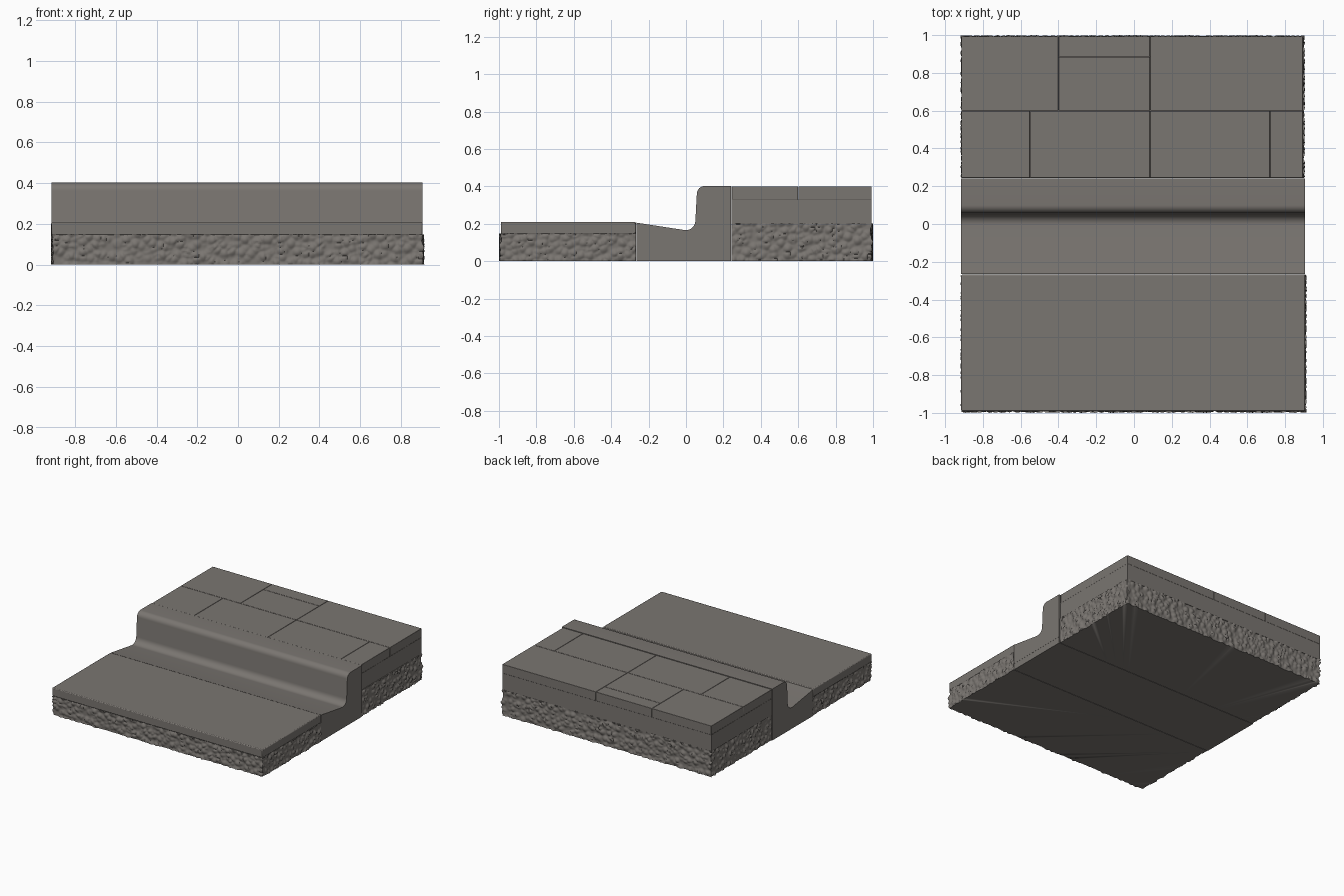
import bpy, bmesh, math
from mathutils import Vector, noise

if "Cube" in bpy.data.objects:
    bpy.data.objects.remove(bpy.data.objects["Cube"])

stone = bpy.data.materials.new("warm grey")
stone.diffuse_color = (0.195, 0.18, 0.165, 1)
stone.use_nodes = True
stone.node_tree.nodes["Principled BSDF"].inputs["Base Color"].default_value = stone.diffuse_color

XL, XR = -0.915, 0.905      # left and right ends of the street section


def finish(bm, name, bevel=0.0, angle=35):
    bmesh.ops.recalc_face_normals(bm, faces=bm.faces)
    me = bpy.data.meshes.new(name)
    bm.to_mesh(me)
    bm.free()
    ob = bpy.data.objects.new(name, me)
    bpy.context.collection.objects.link(ob)
    me.materials.append(stone)
    if bevel:
        mod = ob.modifiers.new("bevel", 'BEVEL')
        mod.width, mod.segments = bevel, 2
    bpy.ops.object.select_all(action='DESELECT')
    ob.select_set(True)
    bpy.context.view_layer.objects.active = ob
    bpy.ops.object.shade_smooth_by_angle(angle=math.radians(angle))
    return ob


def box(name, x0, x1, y0, y1, z0, z1, bevel=0.0):
    bm = bmesh.new()
    bmesh.ops.create_cube(bm, size=1)
    for v in bm.verts:
        v.co = ((x0 + x1) / 2 + v.co.x * (x1 - x0),
                (y0 + y1) / 2 + v.co.y * (y1 - y0),
                (z0 + z1) / 2 + v.co.z * (z1 - z0))
    return finish(bm, name, bevel)


def gravel(name, x0, x1, y0, y1, z1, curb_y, step=0.007):
    """Block whose outer walls bulge like packed pebbles."""
    corners = [Vector(c) for c in ((x0, y0, 0), (x1, y0, 0), (x1, y1, 0), (x0, y1, 0))]
    ring = []
    for i, a in enumerate(corners):
        b = corners[(i + 1) % 4]
        n = round((b - a).length / step)
        out = Vector(((b - a).y, -(b - a).x, 0)).normalized()
        prev = a - corners[i - 1]
        corner_out = out + Vector((prev.y, -prev.x, 0)).normalized()
        ring += [(a.lerp(b, k / n), corner_out if k == 0 else out) for k in range(n)]
    rows = round(z1 / step)
    bm = bmesh.new()
    loops = []
    for r in range(rows + 1):
        z = z1 * r / rows
        loop = []
        for p, out in ring:
            co = Vector((p.x, p.y, z))
            d = noise.voronoi(co * 27)[0]
            bulge = 0.008 - 0.022 * min(d[0], 0.75) ** 1.6
            bulge = min(bulge, 0.008 - 0.013 * (1 - min(1, (d[1] - d[0]) * 4)))
            if abs(p.y - curb_y) < 0.001:
                bulge = 0
            loop.append(bm.verts.new(co + out * bulge))
        loops.append(loop)
    n = len(ring)
    for lo, hi in zip(loops, loops[1:]):
        for i in range(n):
            j = (i + 1) % n
            bm.faces.new((lo[i], lo[j], hi[j], hi[i]))
    bm.faces.new(loops[0][::-1])
    bm.faces.new(loops[-1])
    return finish(bm, name, angle=60)


def arc(cy, cz, r, a0, a1, n=8):
    return [(cy + r * math.cos(math.radians(a0 + (a1 - a0) * i / n)),
             cz + r * math.sin(math.radians(a0 + (a1 - a0) * i / n))) for i in range(n + 1)]


# Street: pebble base and smooth road slab
gravel("street_gravel_base", XL + 0.004, XR + 0.002, -0.992, -0.268, 0.147, -0.268)
box("road_slab", XL, XR, -0.99, -0.268, 0.145, 0.21, 0.006)

# Curb with sloping gutter, extruded along x, on its bedding strip
profile = [(0.24, 0.05), (-0.265, 0.05), (-0.265, 0.206)]
profile += arc(0.0, 0.216, 0.05, -99, -2)
profile += arc(0.1, 0.36, 0.042, 178, 90)
profile += [(0.24, 0.402)]
bm = bmesh.new()
ends = [[bm.verts.new((x, y, z)) for y, z in profile] for x in (XL, XR)]
for i in range(len(profile)):
    j = (i + 1) % len(profile)
    bm.faces.new((ends[0][i], ends[0][j], ends[1][j], ends[1][i]))
bm.faces.new(ends[0])
bm.faces.new(ends[1])
finish(bm, "curb_and_gutter")
box("curb_bedding", XL, XR - 0.001, -0.265, 0.24, 0, 0.05)

# Sidewalk: pebble base, sand layer and pavers
SR = 0.895
gravel("sidewalk_gravel_base", XL + 0.004, SR + 0.002, 0.243, 0.992, 0.202, 0.243)
box("sand_layer", XL + 0.001, SR - 0.001, 0.243, 0.992, 0.2, 0.33)

pavers = [(XL, -0.55, 0.243, 0.6), (-0.55, 0.085, 0.243, 0.6),
          (0.085, 0.72, 0.243, 0.6), (0.72, SR, 0.243, 0.6),
          (XL, -0.4, 0.6, 0.994), (0.085, SR, 0.6, 0.994),
          (-0.4, 0.085, 0.6, 0.885), (-0.4, 0.085, 0.885, 0.994)]
g = 0.001
for i, (x0, x1, y0, y1) in enumerate(pavers):
    box(f"paver_{i + 1}", x0 + g, x1 - g, y0 + g, y1 - g, 0.33, 0.4, 0.002)
